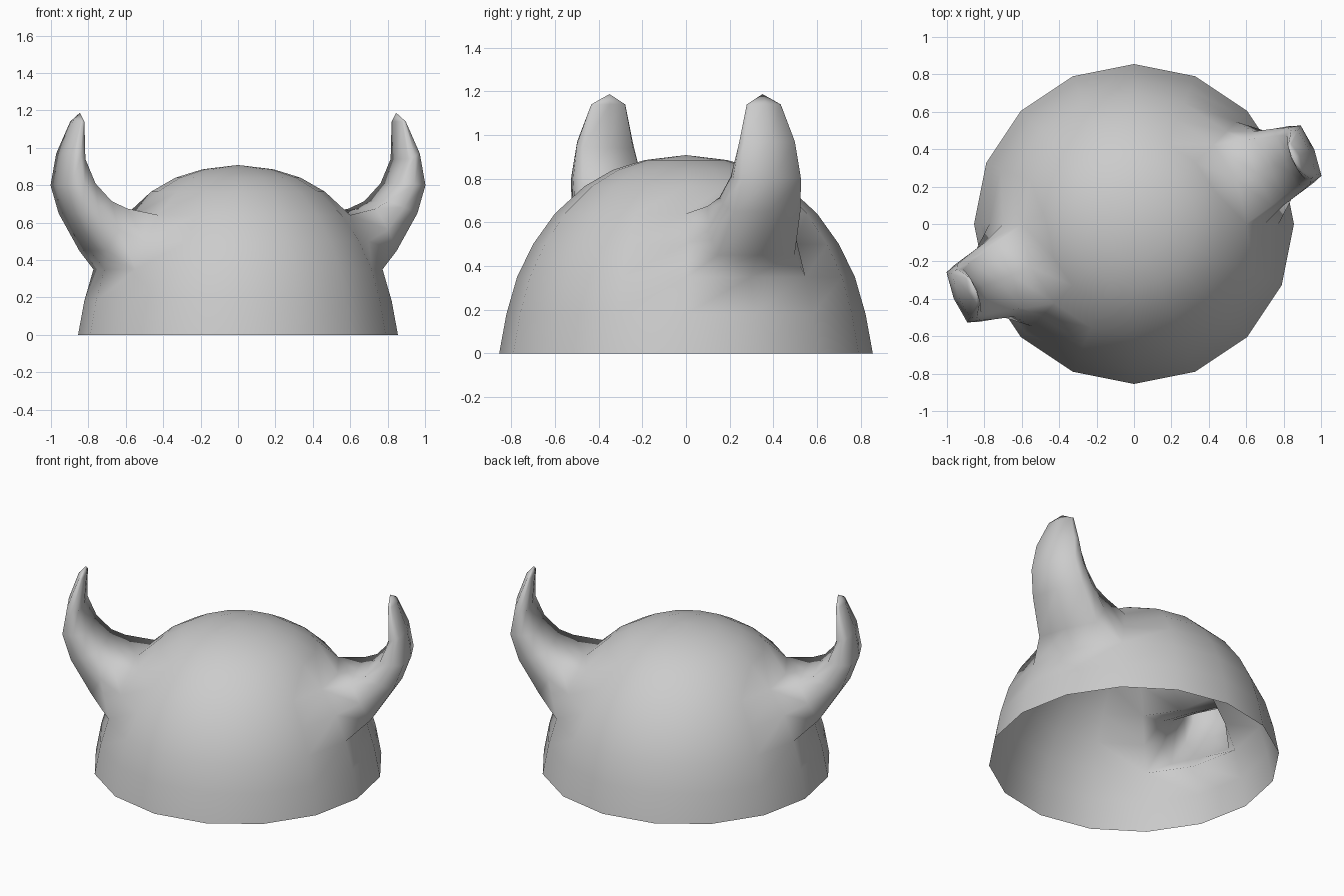
import bpy, bmesh, math
from mathutils import Vector

if "Cube" in bpy.data.objects:
    bpy.data.objects.remove(bpy.data.objects["Cube"])

SEG = 16
STEP = 2 * math.pi / SEG
# dome profile: radius, height
PROFILE = [(0.855, 0), (0.822, 0.18), (0.773, 0.35), (0.70, 0.50),
           (0.60, 0.64), (0.465, 0.765), (0.335, 0.84), (0.19, 0.885)]
# horn sections in the radial plane: outer r,z  inner r,z  half width
HORN = [(0.84, 0.45, 0.72, 0.675, 0.19),
        (0.97, 0.65, 0.80, 0.715, 0.165),
        (1.025, 0.80, 0.885, 0.81, 0.145),
        (1.0, 0.97, 0.935, 0.94, 0.125),
        (0.94, 1.14, 0.92, 1.14, 0.075)]
TIP = (0.915, 1.187)

bm = bmesh.new()

# dome with two open 2 x 2 patches where the horns grow out
rings = [[bm.verts.new((r * math.cos(i * STEP), r * math.sin(i * STEP), z))
          for i in range(SEG)] for r, z in PROFILE]
for k in range(len(rings) - 1):
    for i in range(SEG):
        if k in (2, 3) and i % 8 in (0, 1):
            continue
        j = (i + 1) % SEG
        bm.faces.new((rings[k][i], rings[k][j], rings[k + 1][j], rings[k + 1][i]))
top = bm.verts.new((0, 0, 0.908))
for i in range(SEG):
    bm.faces.new((rings[-1][i], rings[-1][(i + 1) % SEG], top))


def horn(first):
    """Loft eight-sided sections from the open patch to the tip."""
    a = (first + 1) * STEP
    radial = Vector((math.cos(a), math.sin(a), 0))
    side = Vector((-math.sin(a), math.cos(a), 0))

    def point(r, t, z):
        return bm.verts.new(radial * r + side * t + Vector((0, 0, z)))

    c = [(first + n) % SEG for n in range(3)]
    prev = [rings[2][c[0]], rings[2][c[1]], rings[2][c[2]], rings[3][c[2]],
            rings[4][c[2]], rings[4][c[1]], rings[4][c[0]], rings[3][c[0]]]
    for ro, zo, ri, zi, w in HORN:
        rm, zm = (ro + ri) / 2, (zo + zi) / 2
        ring = [point(ro, -w, zo), point(ro + 0.018, 0, zo), point(ro, w, zo),
                point(rm, w * 1.12, zm),
                point(ri, w, zi), point(ri - 0.01, 0, zi), point(ri, -w, zi),
                point(rm, -w * 1.12, zm)]
        for n in range(8):
            m = (n + 1) % 8
            bm.faces.new((prev[n], prev[m], ring[m], ring[n]))
        prev = ring
    tip = point(TIP[0], 0, TIP[1])
    for n in range(8):
        bm.faces.new((prev[n], prev[(n + 1) % 8], tip))


for first in (0, 8):
    horn(first)

bmesh.ops.recalc_face_normals(bm, faces=bm.faces)
top.normal_update()
if top.normal.z < 0:
    bmesh.ops.reverse_faces(bm, faces=bm.faces)

mesh = bpy.data.meshes.new("horned_helmet")
bm.to_mesh(mesh)
bm.free()
for p in mesh.polygons:
    p.use_smooth = True
bpy.context.collection.objects.link(bpy.data.objects.new("horned_helmet", mesh))
